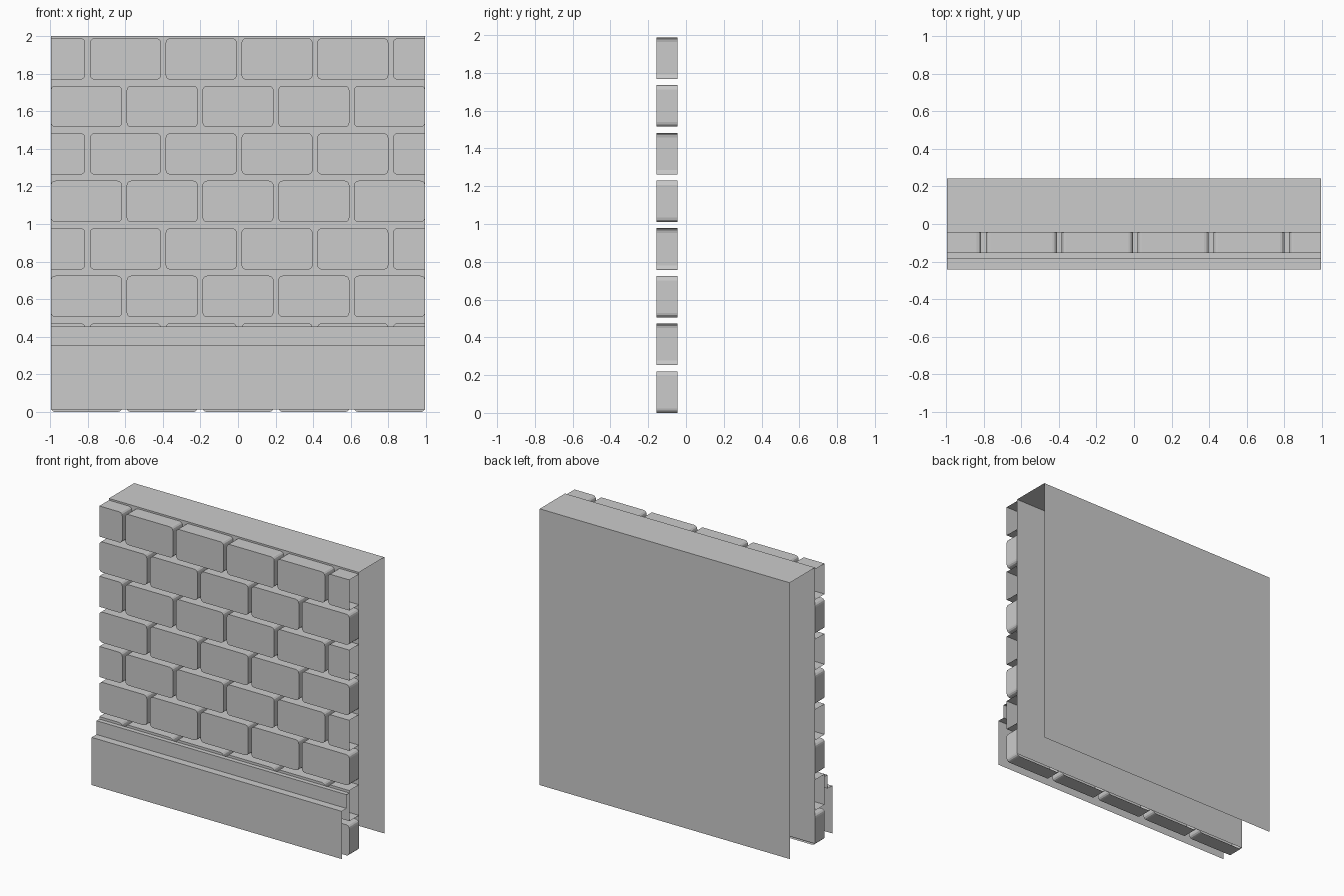
import bpy, math

if "Cube" in bpy.data.objects:
    bpy.data.objects.remove(bpy.data.objects["Cube"])

HALF = 0.995                      # half length of the wall
FRONT, MORTAR, BACK = -0.155, -0.046, 0.2415
BOTTOM = 0.013
BW, BH, GAP, PITCH_Z = 0.378, 0.22, 0.025, 0.2525
RADIUS, SEGS = 0.024, 3


def add_mesh(name, verts, faces):
    me = bpy.data.meshes.new(name)
    me.from_pydata(verts, [], faces)
    me.update()
    ob = bpy.data.objects.new(name, me)
    bpy.context.collection.objects.link(ob)
    return ob


def sweep(name, profile):
    """Open sheet: a (y, z) profile swept along the wall length."""
    verts = [(x, y, z) for y, z in profile for x in (-HALF, HALF)]
    faces = [(2*i, 2*i+1, 2*i+3, 2*i+2) for i in range(len(profile) - 1)]
    return add_mesh(name, verts, faces)


def brick(verts, faces, x0, x1, z0, open_left=False, open_right=False):
    """Rounded brick without a back; cut bricks are open at the wall end."""
    z1, r = z0 + BH, RADIUS
    corners = [(x0, z0, 1, 1, 180, open_left), (x1, z0, -1, 1, 270, open_right),
               (x1, z1, -1, -1, 0, open_right), (x0, z1, 1, -1, 90, open_left)]
    pts = []
    for x, z, sx, sz, start, square in corners:
        if square:
            pts.append((x, z))
            continue
        for k in range(SEGS + 1):
            a = math.radians(start + 90 * k / SEGS)
            pts.append((x + sx*r + r*math.cos(a), z + sz*r + r*math.sin(a)))
    n, b = len(pts), len(verts)
    verts += [(x, FRONT, z) for x, z in pts] + [(x, MORTAR, z) for x, z in pts]
    faces.append(tuple(range(b, b + n)))
    for i in range(n):
        j = (i + 1) % n
        xa, xb = pts[i][0], pts[j][0]
        if (open_left and xa == xb == x0) or (open_right and xa == xb == x1):
            continue
        faces.append((b + i, b + n + i, b + n + j, b + j))


# wall shell: mortar face, flat top and back, open at ends and bottom
sweep("wall_shell", [(MORTAR, BOTTOM), (MORTAR, 2), (BACK, 2), (BACK, BOTTOM)])

# stepped skirting in front of the lowest bricks
sweep("stepped_base", [(-BACK, BOTTOM), (-BACK, 0.356), (-0.187, 0.356),
                       (-0.187, 0.455), (FRONT, 0.455)])

# brick courses, alternating whole and half-offset rows
step = BW + GAP
for row in range(8):
    verts, faces = [], []
    z = row * PITCH_Z
    if row % 2 == 0:
        for i in range(5):
            x = -HALF + i * step
            brick(verts, faces, x, x + BW, z)
    else:
        first = 0.006 - 2 * step + GAP / 2
        brick(verts, faces, -HALF, first - GAP, z, open_left=True)
        for i in range(4):
            brick(verts, faces, first + i * step, first + i * step + BW, z)
        brick(verts, faces, first + 4 * step, HALF, z, open_right=True)
    add_mesh(f"brick_course_{row + 1}", verts, faces)
